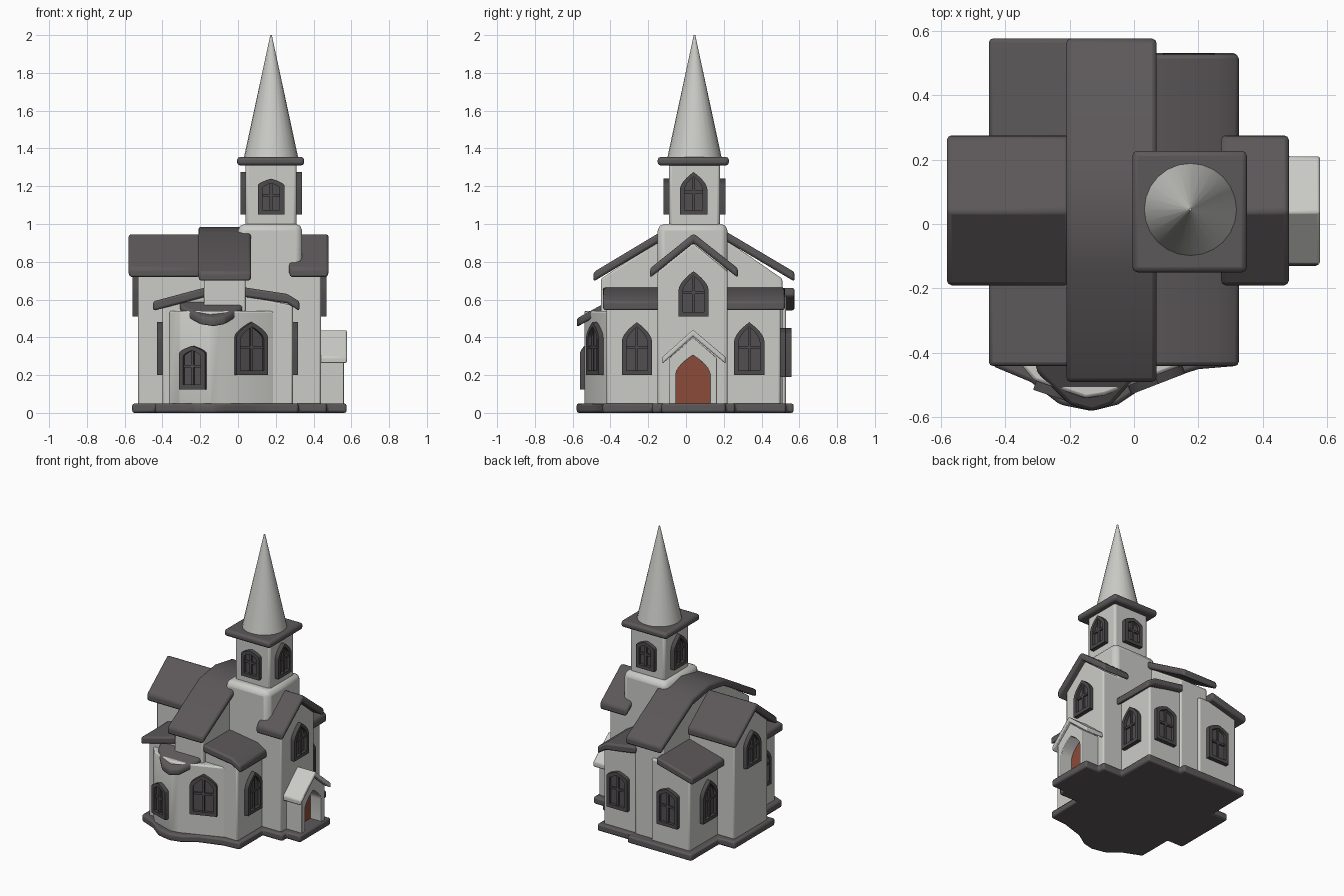
import bpy, bmesh, math
from mathutils import Matrix, Vector

if "Cube" in bpy.data.objects:
    bpy.data.objects.remove(bpy.data.objects["Cube"])


def material(name, rgb):
    m = bpy.data.materials.new(name)
    m.diffuse_color = (*rgb, 1)
    m.use_nodes = True
    m.node_tree.nodes["Principled BSDF"].inputs["Base Color"].default_value = m.diffuse_color
    return m


WALL = material("pale_plaster", (0.60, 0.60, 0.575))
ROOF = material("roof_slate", (0.108, 0.098, 0.102))
FRAME = material("window_frame", (0.075, 0.068, 0.073))
PANE = material("window_pane", (0.085, 0.078, 0.083))
DOOR = material("door_red", (0.26, 0.07, 0.04))


def finish(name, bm, mats, bevel=0.0):
    bmesh.ops.recalc_face_normals(bm, faces=bm.faces)
    me = bpy.data.meshes.new(name)
    bm.to_mesh(me)
    bm.free()
    ob = bpy.data.objects.new(name, me)
    bpy.context.collection.objects.link(ob)
    for m in mats:
        me.materials.append(m)
    if bevel:
        b = ob.modifiers.new("soft_edges", 'BEVEL')
        b.width, b.segments, b.limit_method = bevel, 2, 'ANGLE'
        b.angle_limit = math.radians(25)
    bpy.ops.object.select_all(action='DESELECT')
    ob.select_set(True)
    bpy.context.view_layer.objects.active = ob
    bpy.ops.object.shade_smooth_by_angle(angle=math.radians(40))
    return ob


# Place a 2D profile point (a, b) at depth d along an axis
PLACE = {'x': lambda a, b, d: (d, a, b),
         'y': lambda a, b, d: (a, d, b),
         'z': lambda a, b, d: (a, b, d)}


def add_prism(bm, pts, axis, lo, hi, mat=0):
    f = PLACE[axis]
    v0 = [bm.verts.new(f(a, b, lo)) for a, b in pts]
    v1 = [bm.verts.new(f(a, b, hi)) for a, b in pts]
    faces = [bm.faces.new(v0), bm.faces.new(v1[::-1])]
    n = len(pts)
    faces += [bm.faces.new((v0[i], v0[(i + 1) % n], v1[(i + 1) % n], v1[i])) for i in range(n)]
    for fc in faces:
        fc.material_index = mat


def prism(name, pts, axis, lo, hi, mat, bevel=0.01):
    bm = bmesh.new()
    add_prism(bm, pts, axis, lo, hi)
    return finish(name, bm, [mat], bevel)


def rect(a0, a1, b0, b1):
    return [(a0, b0), (a1, b0), (a1, b1), (a0, b1)]


def slab(top, t):
    """Roof profile: an upper line thickened downwards."""
    return top + [(a, b - t) for a, b in reversed(top)]


def arch(w, h, rise, n=6):
    right = [(w / 2 * (1 - (i / n) ** 1.7), h - rise + rise * i / n) for i in range(n + 1)]
    left = [(-a, b) for a, b in reversed(right[:-1])]
    return [(-w / 2, 0), (w / 2, 0)] + right + left


# Foundation following the footprint
plinth = [(-.56, -.19), (-.44, -.19), (-.44, -.44), (-.32, -.49), (-.23, -.56), (-.13, -.58),
          (-.05, -.56), (.04, -.5), (.2, -.45), (.32, -.44), (.32, -.18), (.47, -.18),
          (.47, -.13), (.575, -.13), (.575, .21), (.47, .21), (.47, .26), (.32, .26),
          (.32, .53), (.06, .53), (.06, .57), (-.44, .57), (-.44, .26), (-.56, .26)]
prism("plinth", plinth, 'z', 0, .05, ROOF, .012)

# Walls
prism("aisle_walls", [(-.4, .02), (.29, .02), (.29, .57), (.04, .62), (-.18, .62), (-.4, .57)],
      'y', -.42, .5, WALL)
prism("back_corner_wall", [(-.4, .02), (-.1, .02), (-.1, .62), (-.18, .62), (-.4, .57)],
      'y', .4, .53, WALL)
prism("nave_walls", [(-.45, .02), (.51, .02), (.51, .71), (.22, .91), (.04, .94), (-.15, .91), (-.45, .71)],
      'x', -.18, .04, WALL)
prism("wing_walls", [(-.15, .02), (.22, .02), (.22, .75), (.035, .9), (-.15, .75)],
      'x', -.53, .44, WALL)
bay = [(-.38, -.4), (-.31, -.485), (-.15, -.54), (-.09, -.53), (.17, -.43), (.25, -.38)]
prism("bay_walls", bay, 'z', .02, .54, WALL)

# Roofs
prism("nave_roof", slab([(-.49, .745), (-.14, .955), (.04, .985), (.22, .955), (.575, .745)], .05),
      'x', -.21, .07, ROOF, .014)
wing_top = [(-.19, .765), (.04, .95), (.275, .765)]
for side, lo, hi in (("left", -.58, -.2), ("right", .27, .48)):
    prism(side + "_wing_roof", slab(wing_top, .05), 'x', lo, hi, ROOF, .014)
right_top = [(.03, .665), (.26, .63), (.325, .59)]
left_top = [(-.45, .59), (-.17, .665)]
for name, top, lo, hi in (("front_right", right_top, -.44, -.13), ("back_right", right_top, .2, .525),
                          ("front_left", left_top, -.44, -.13), ("back_left", left_top, .2, .575)):
    prism(name + "_aisle_roof", slab(top, .05), 'y', lo, hi, ROOF, .012)
bm = bmesh.new()
add_prism(bm, [(-.31, -.41), (-.3, -.46), (-.2, -.56), (-.13, -.58), (-.07, -.56), (.02, -.46), (.03, -.41)],
          'z', .52, .565)
for v in bm.verts:
    v.co.z += .55 * (v.co.y + .46)
finish("bay_roof", bm, [ROOF], .012)

# Tower, cap and spire
prism("tower_base", rect(0, .34, -.15, .22), 'z', .3, 1.0, WALL, .035)
prism("tower_top", rect(.04, .31, -.09, .18), 'z', .95, 1.33, WALL, .015)
prism("tower_cap", rect(-.005, .35, -.15, .227), 'z', 1.31, 1.355, ROOF, .016)
bm = bmesh.new()
bmesh.ops.create_cone(bm, cap_ends=True, segments=24, radius1=.144, radius2=.004, depth=.65,
                      matrix=Matrix.Translation((.175, .045, 1.675)))
finish("spire", bm, [WALL])

# Porch with an arched opening
opening = [(a + .037, b + .04) for a, b in arch(.18, .265, .1)]
opening = opening[1:] + opening[:1]
porch = [(-.09, .04), (-.09, .29), (.037, .4), (.165, .29), (.165, .04)] + opening
prism("porch_walls", porch, 'x', .42, .56, WALL, .004)
prism("porch_roof", slab([(-.125, .295), (.037, .44), (.21, .295)], .035), 'x', .42, .577, WALL, .008)
prism("door", opening, 'x', .42, .475, DOOR, 0)


def window(name, pos, normal, w, h, rise):
    """Arched window: frame ring, recessed pane and glazing bars."""
    f, depth = .024, .028
    outer = arch(w, h, rise)
    sx, sz = (w - 2 * f) / w, (h - 2 * f) / h
    inner = [(a * sx, h / 2 + (b - h / 2) * sz) for a, b in outer]
    bm = bmesh.new()
    loops = [[bm.verts.new((a, d, b)) for a, b in ring]
             for ring, d in ((outer, .02), (outer, -depth), (inner, -depth), (inner, .02))]
    n = len(outer)
    for k in range(4):
        p, q = loops[k], loops[(k + 1) % 4]
        for i in range(n):
            j = (i + 1) % n
            if (p[i].co - p[j].co).length > 1e-6:
                bm.faces.new((p[i], p[j], q[j], q[i]))
    add_prism(bm, inner, 'y', -.008, .015, 1)
    add_prism(bm, rect(-.007, .007, f * .8, h - f), 'y', -.02, 0)
    add_prism(bm, rect(-w / 2 + f * .8, w / 2 - f * .8, h * .5, h * .5 + .014), 'y', -.02, 0)
    bmesh.ops.remove_doubles(bm, verts=bm.verts, dist=1e-5)
    nv = Vector((*normal, 0)).normalized()
    rot = Matrix.Rotation(math.atan2(nv.x, -nv.y), 4, 'Z')
    bm.transform(Matrix.Translation(pos) @ rot)
    finish(name, bm, [FRAME, PANE])


# Tower windows
for name, pos, nrm in (("front", (.175, -.09, 1.05), (0, -1)), ("back", (.175, .18, 1.05), (0, 1)),
                       ("left", (.04, .04, 1.05), (-1, 0)), ("right", (.31, .04, 1.05), (1, 0))):
    side = nrm[0] != 0
    window("tower_window_" + name, pos, nrm, .145 if side else .14, .225 if side else .19,
           .09 if side else .035)

# Wing gable windows
window("gable_window_left", (-.53, .04, .51), (-1, 0), .16, .24, .1)
window("gable_window_right", (.44, .04, .51), (1, 0), .16, .24, .1)

# Side windows of the aisles
for label, y in (("front", -.26), ("back", .335)):
    window("aisle_window_left_" + label, (-.4, y, .2), (-1, 0), .16, .28, .1)
    window("aisle_window_right_" + label, (.29, y, .2), (1, 0), .16, .28, .1)

# Front and back windows
window("bay_window", (-.235, -.511, .125), (-.325, -.945), .145, .23, .04)
window("front_window", (.065, -.47, .2), (.36, -.93), .18, .28, .08)
window("back_window_right", (.17, .5, .19), (0, 1), .16, .26, .04)
window("back_window_left", (-.24, .53, .19), (0, 1), .16, .26, .04)
